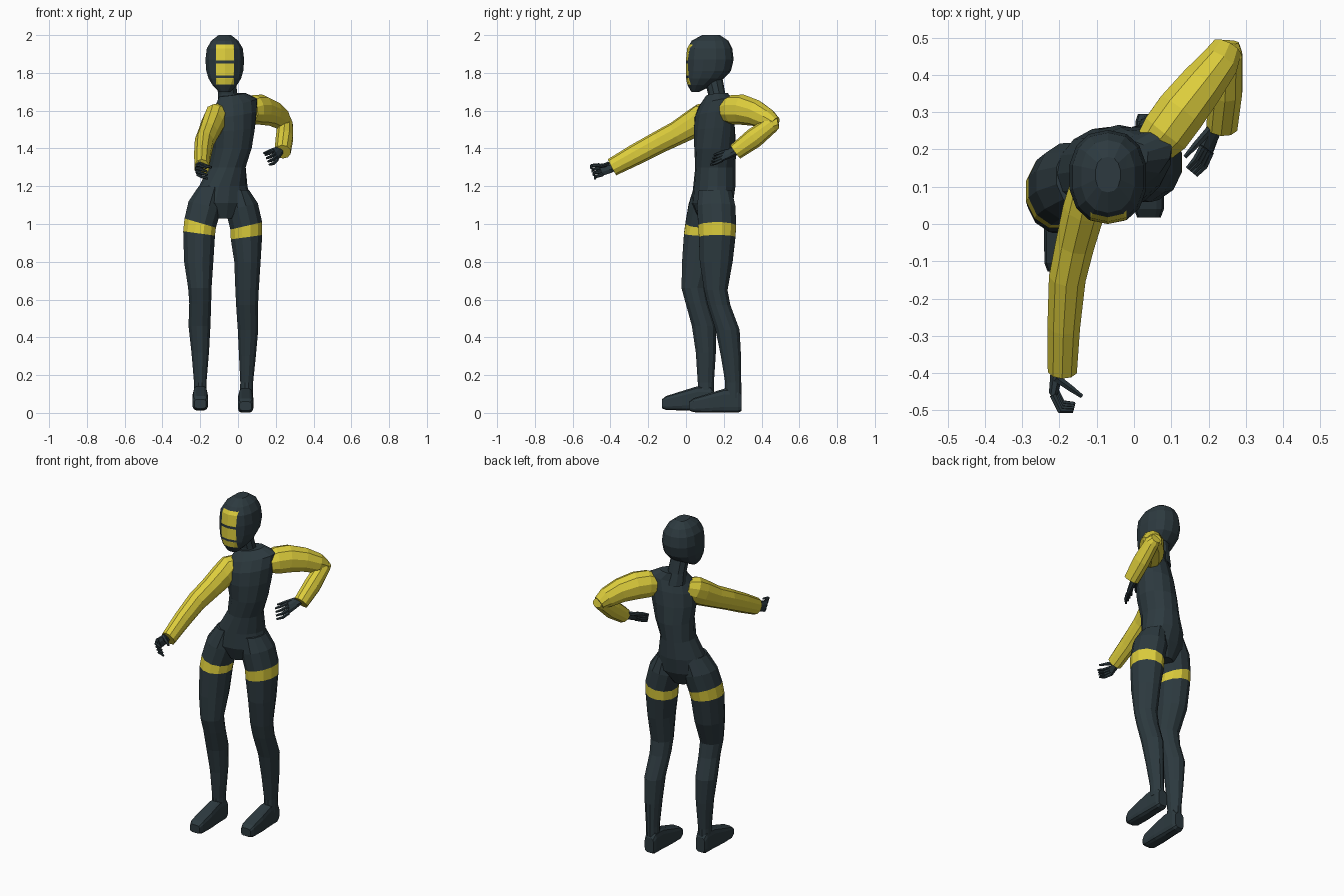
import bpy, bmesh, math
from mathutils import Vector as V


def material(name, color):
    m = bpy.data.materials.new(name)
    m.diffuse_color = (*color, 1)
    return m


SLATE = material("dark slate", (0.026, 0.042, 0.050))
YELLOW = material("yellow", (0.72, 0.61, 0.045))


def finish(bm, name, mats):
    bmesh.ops.recalc_face_normals(bm, faces=bm.faces)
    me = bpy.data.meshes.new(name)
    bm.to_mesh(me)
    bm.free()
    for m in mats:
        me.materials.append(m)
    ob = bpy.data.objects.new(name, me)
    bpy.context.collection.objects.link(ob)
    return ob


def loft(bm, rings, n=12, power=2.0, marked=()):
    """Skin rings of (centre, u, v); segments listed in marked get material 1."""
    loops = []
    for c, u, v in rings:
        loop = []
        for i in range(n):
            a = 2 * math.pi * (i + 0.5) / n
            ca, sa = math.cos(a), math.sin(a)
            e = 2 / power
            x = math.copysign(abs(ca) ** e, ca)
            y = math.copysign(abs(sa) ** e, sa)
            loop.append(bm.verts.new(V(c) + V(u) * x + V(v) * y))
        loops.append(loop)
    for k, (a, b) in enumerate(zip(loops, loops[1:])):
        for i in range(n):
            j = (i + 1) % n
            f = bm.faces.new((a[i], a[j], b[j], b[i]))
            f.material_index = 1 if k in marked else 0
    bm.faces.new(loops[0][::-1])
    bm.faces.new(loops[-1])


def tube(bm, pts, n=10):
    """Loft along a path of (x, y, z, side radius, upright radius)."""
    P = [V(p[:3]) for p in pts]
    rings = []
    for i, p in enumerate(pts):
        d = (P[min(i + 1, len(P) - 1)] - P[max(i - 1, 0)]).normalized()
        h = d.cross(V((0, 0, 1))).normalized()
        rings.append((P[i], h * p[3], h.cross(d) * p[4]))
    loft(bm, rings, n)


def flat_ring(x, y, z, rx, ry, deg=0, tilt=0):
    a = math.radians(deg)
    return ((x, y, z), (rx * math.cos(a), rx * math.sin(a), tilt),
            (-ry * math.sin(a), ry * math.cos(a), 0))


# Torso, twisting from the hips up to the shoulders
bm = bmesh.new()
loft(bm, [flat_ring(*r) for r in (
    (-0.08, 0.135, 1.03, 0.06, 0.07, 15),
    (-0.08, 0.14, 1.11, 0.155, 0.105, 15),
    (-0.078, 0.15, 1.20, 0.13, 0.110, 18),
    (-0.057, 0.155, 1.30, 0.098, 0.108, 22),
    (-0.035, 0.155, 1.40, 0.108, 0.112, 28),
    (-0.028, 0.15, 1.50, 0.125, 0.105, 33, 0.01),
    (-0.02, 0.15, 1.58, 0.132, 0.092, 33, 0.02),
    (-0.012, 0.157, 1.64, 0.130, 0.068, 33, 0.025),
    (-0.03, 0.163, 1.685, 0.075, 0.05, 33, 0.01))], 14)
finish(bm, "torso", [SLATE])

# Neck
bm = bmesh.new()
loft(bm, [flat_ring(-0.045, 0.17, 1.62, 0.065, 0.055),
          flat_ring(-0.055, 0.162, 1.69, 0.054, 0.046),
          flat_ring(-0.065, 0.14, 1.79, 0.052, 0.05)], 10)
finish(bm, "neck", [SLATE])

# Head: rings of (z, front y, back y, half width)
bm = bmesh.new()
head = ((1.70, 0.028, 0.07, 0.032), (1.735, 0.008, 0.14, 0.066),
        (1.77, 0.0, 0.20, 0.088), (1.81, 0.0, 0.238, 0.100),
        (1.87, 0.0, 0.252, 0.105), (1.93, 0.006, 0.245, 0.097),
        (1.97, 0.03, 0.225, 0.073), (2.0, 0.085, 0.18, 0.034))
loft(bm, [flat_ring(-0.07, (f + b) / 2, z, w, (b - f) / 2) for z, f, b, w in head], 14, 2.3)
# Face panels cut into the front of the head
panels = ((1.865, 1.95), (1.785, 1.85), (1.738, 1.772))
cuts = [(V((x, 0, 0)), V((1, 0, 0))) for x in (-0.117, -0.02)]
cuts += [(V((0, 0, z)), V((0, 0, 1))) for p in panels for z in p]
for co, no in cuts:
    bmesh.ops.bisect_plane(bm, geom=bm.verts[:] + bm.edges[:] + bm.faces[:],
                           plane_co=co, plane_no=no)
for f in bm.faces:
    c = f.calc_center_median()
    if c.y < 0.06 and -0.117 < c.x < -0.02 and any(a < c.z < b for a, b in panels):
        f.material_index = 1
finish(bm, "head", [SLATE, YELLOW])

# Legs with a thigh band (third segment from the top)
legs = {
    "right_leg": ((-0.14, 0.13, 1.20, 0.07, 0.09), (-0.175, 0.115, 1.10, 0.09, 0.105, 0, -0.02),
                  (-0.20, 0.098, 1.005, 0.086, 0.104, 0, -0.025),
                  (-0.206, 0.088, 0.95, 0.087, 0.102, 0, -0.012),
                  (-0.208, 0.07, 0.80, 0.080, 0.094), (-0.202, 0.042, 0.66, 0.064, 0.068),
                  (-0.20, 0.06, 0.58, 0.060, 0.064), (-0.204, 0.095, 0.46, 0.060, 0.066),
                  (-0.20, 0.105, 0.32, 0.048, 0.055), (-0.20, 0.105, 0.16, 0.034, 0.044),
                  (-0.20, 0.105, 0.08, 0.036, 0.044)),
    "left_leg": ((0.0, 0.155, 1.18, 0.06, 0.09), (0.02, 0.16, 1.09, 0.088, 0.105, 0, 0.02),
                 (0.044, 0.165, 0.99, 0.087, 0.104, 0, 0.02),
                 (0.045, 0.165, 0.93, 0.086, 0.100, 0, 0.012),
                 (0.05, 0.16, 0.80, 0.072, 0.090), (0.048, 0.158, 0.65, 0.064, 0.064),
                 (0.048, 0.175, 0.57, 0.060, 0.062), (0.053, 0.22, 0.44, 0.056, 0.066),
                 (0.05, 0.238, 0.30, 0.046, 0.055), (0.046, 0.25, 0.16, 0.035, 0.044),
                 (0.044, 0.25, 0.08, 0.036, 0.044)),
}
for name, rings in legs.items():
    bm = bmesh.new()
    loft(bm, [flat_ring(*r) for r in rings], 12, 2.0, marked=(2,))
    finish(bm, name, [SLATE, YELLOW])

# Feet pointing forward: (distance from heel, half width, sole z, top z)
shoe = ((0, 0.030, 0.01, 0.10), (0.02, 0.037, 0, 0.13), (0.09, 0.038, 0, 0.13),
        (0.17, 0.042, 0, 0.105), (0.255, 0.041, 0.003, 0.078), (0.278, 0.032, 0.012, 0.06))
for name, x, heel, lift in (("right_foot", -0.20, 0.15, 0.012), ("left_foot", 0.04, 0.295, 0)):
    bm = bmesh.new()
    loft(bm, [((x, heel - d, lift + (a + b) / 2), (w, 0, 0), (0, 0, (b - a) / 2))
              for d, w, a, b in shoe], 12, 4.0)
    finish(bm, name, [SLATE])

# Sleeves
sleeves = {
    "right_sleeve": ((-0.085, 0.125, 1.582, 0.055, 0.06), (-0.115, 0.09, 1.565, 0.062, 0.077),
                     (-0.132, 0.045, 1.535, 0.060, 0.075), (-0.157, -0.05, 1.48, 0.055, 0.064),
                     (-0.178, -0.14, 1.435, 0.052, 0.060), (-0.188, -0.27, 1.366, 0.046, 0.056),
                     (-0.192, -0.392, 1.30, 0.041, 0.048)),
    "left_upper_sleeve": ((0.06, 0.215, 1.60, 0.06, 0.065), (0.085, 0.245, 1.605, 0.070, 0.079),
                          (0.125, 0.30, 1.605, 0.071, 0.080), (0.18, 0.37, 1.587, 0.064, 0.070),
                          (0.228, 0.43, 1.555, 0.054, 0.058), (0.25, 0.472, 1.532, 0.042, 0.036)),
    "left_forearm_sleeve": ((0.252, 0.488, 1.535, 0.030, 0.026), (0.25, 0.455, 1.528, 0.042, 0.044),
                            (0.246, 0.36, 1.455, 0.047, 0.054), (0.236, 0.262, 1.382, 0.044, 0.044)),
}
for name, path in sleeves.items():
    bm = bmesh.new()
    tube(bm, path)
    finish(bm, name, [YELLOW])


# Hands: palm, four bent fingers spread along an axis, and a thumb
def hand(name, wrist, knuckle, bend, tip, spread, thumb):
    bm = bmesh.new()
    w, k, b, t, s = V(wrist), V(knuckle), V(bend), V(tip), V(spread).normalized()
    thick = (k - w).cross(s).normalized()
    loft(bm, [(w, s * 0.024, thick * 0.022), (w.lerp(k, 0.4), s * 0.03, thick * 0.018),
              (k, s * 0.035, thick * 0.013)], 8)
    for i in range(4):
        o = s * (i - 1.5) * 0.018
        tube(bm, [(*(p + o * g), r, r) for p, g, r in
                  ((k, 1, 0.010), (b, 1.15, 0.009), (t, 1.1, 0.006))], 6)
    base = w.lerp(k, 0.4) + s * 0.022
    end = V(thumb)
    tube(bm, [(*base, 0.012, 0.012), (*base.lerp(end, 0.55), 0.010, 0.010),
              (*end, 0.006, 0.006)], 6)
    finish(bm, name, [SLATE])


hand("right_hand", (-0.202, -0.375, 1.305), (-0.215, -0.45, 1.287), (-0.195, -0.49, 1.28),
     (-0.162, -0.492, 1.268), (-0.1, -0.35, 1), (-0.14, -0.462, 1.30))
hand("left_hand", (0.225, 0.28, 1.39), (0.195, 0.20, 1.362), (0.178, 0.165, 1.348),
     (0.155, 0.14, 1.34), (-0.35, 0.3, 0.8), (0.137, 0.18, 1.375))
